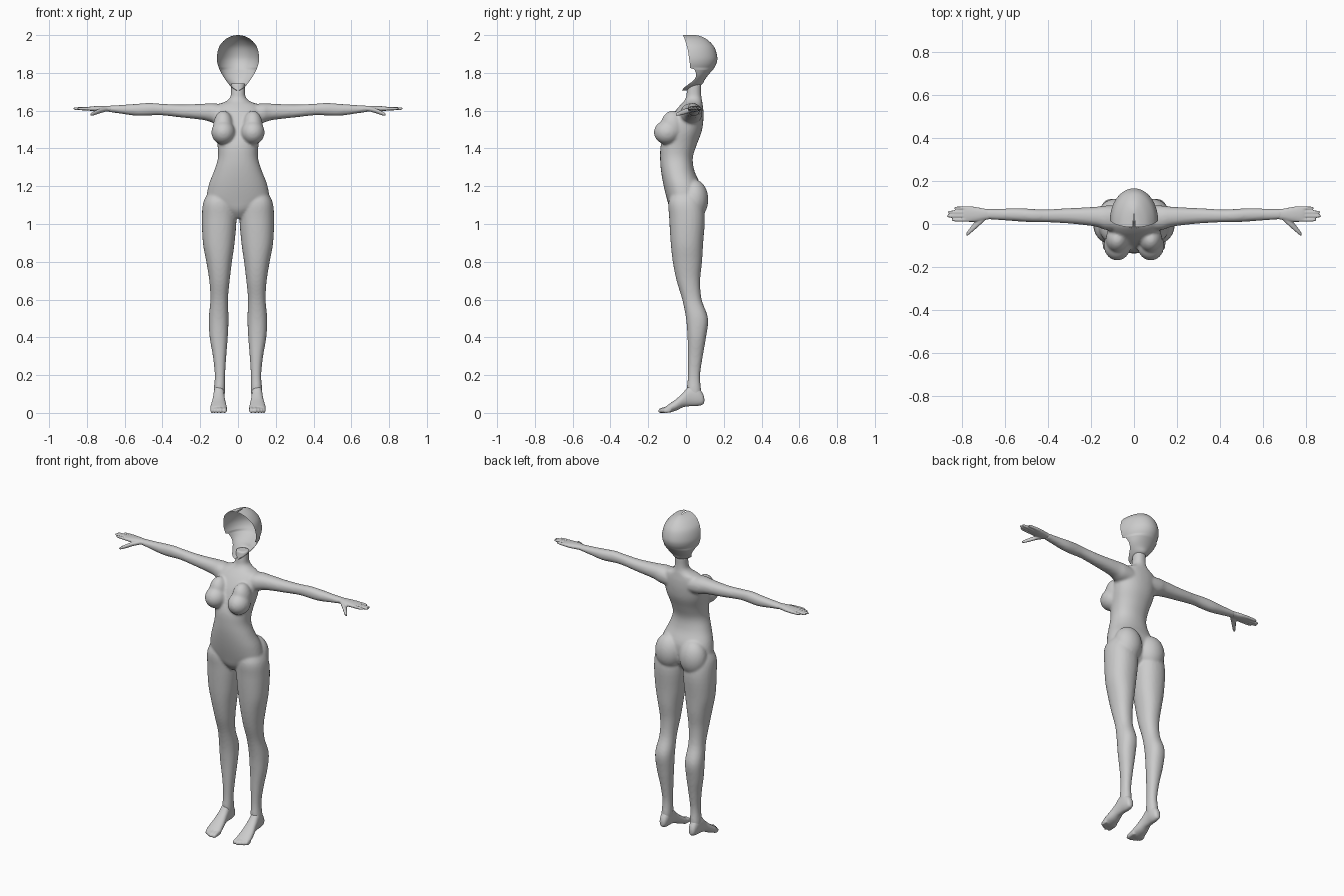
import bpy, bmesh, math
from mathutils import Matrix, Vector


def catmull(rows, sub):
    """Smoothly interpolate rows of numbers."""
    out = []
    for i in range(len(rows) - 1):
        p0, p1 = rows[max(i - 1, 0)], rows[i]
        p2, p3 = rows[i + 1], rows[min(i + 2, len(rows) - 1)]
        for k in range(sub):
            t = k / sub
            out.append([0.5 * (2 * b + (c - a) * t + (2 * a - 5 * b + 4 * c - d) * t * t
                               + (3 * b - a - 3 * c + d) * t ** 3)
                        for a, b, c, d in zip(p0, p1, p2, p3)])
    return out + [list(rows[-1])]


def loft(bm, axis, rings, sides=(1, -1), n=28, power=2.2):
    """Closed tube along an axis; each ring is (position, a0, a1, b0, b1) bounds."""
    for s in sides:
        loops = []
        for t, a0, a1, b0, b1 in catmull(rings, 4):
            loop = []
            for j in range(n):
                c, d = math.cos(math.tau * j / n), math.sin(math.tau * j / n)
                a = (a0 + a1) / 2 + (a1 - a0) / 2 * math.copysign(abs(c) ** (2 / power), c)
                b = (b0 + b1) / 2 + (b1 - b0) / 2 * math.copysign(abs(d) ** (2 / power), d)
                p = {'X': (t, a, b), 'Y': (a, t, b), 'Z': (a, b, t)}[axis]
                loop.append(bm.verts.new((p[0] * s, p[1], p[2])))
            loops.append(loop)
        for u, v in zip(loops, loops[1:]):
            for j in range(n):
                k = (j + 1) % n
                bm.faces.new((u[j], u[k], v[k], v[j]))
        bm.faces.new(loops[0])
        bm.faces.new(loops[-1])


def ball(bm, center, radii):
    """Mirrored pair of ellipsoids."""
    for s in (1, -1):
        m = Matrix.Translation((center[0] * s, center[1], center[2])) @ Matrix.Diagonal((*radii, 1))
        bmesh.ops.create_uvsphere(bm, u_segments=28, v_segments=18, radius=1, matrix=m)


def finish(name, bm, voxel=0, smooth=0):
    bmesh.ops.recalc_face_normals(bm, faces=bm.faces)
    for f in bm.faces:
        f.smooth = True
    me = bpy.data.meshes.new(name)
    bm.to_mesh(me)
    bm.free()
    ob = bpy.data.objects.new(name, me)
    bpy.context.collection.objects.link(ob)
    if voxel:
        r = ob.modifiers.new("fuse", 'REMESH')
        r.mode, r.voxel_size, r.use_smooth_shade = 'VOXEL', voxel, True
        sm = ob.modifiers.new("blend", 'SMOOTH')
        sm.factor, sm.iterations = 0.5, smooth
    return ob


# Body: torso and neck (height, half width, front, back)
bm = bmesh.new()
torso = [(1.03, .03, -.05, .03), (1.07, .09, -.082, .06), (1.12, .16, -.098, .075),
         (1.20, .157, -.118, .078), (1.28, .127, -.132, .045), (1.35, .106, -.137, .036),
         (1.42, .109, -.133, .057), (1.49, .122, -.108, .083), (1.55, .128, -.085, .092),
         (1.60, .127, -.055, .092), (1.632, .105, -.028, .088), (1.648, .066, -.012, .086),
         (1.67, .042, 0, .082), (1.70, .037, .004, .08), (1.745, .037, .012, .082)]
loft(bm, 'Z', [(z, -w, w, f, b) for z, w, f, b in torso], sides=(1,), n=40)

# Legs
loft(bm, 'Z', [(1.19, .05, .14, -.06, .05), (1.12, .02, .182, -.092, .085),
               (1.03, .008, .191, -.089, .1), (.9, .018, .186, -.081, .091),
               (.8, .032, .168, -.07, .085), (.7, .044, .152, -.05, .075),
               (.6, .053, .146, -.02, .083), (.5, .05, .155, 0, .117),
               (.4, .054, .15, .008, .106), (.3, .062, .133, .01, .089),
               (.2, .068, .123, .01, .075), (.12, .068, .128, .005, .08),
               (.07, .075, .125, .015, .08)])

# Arms
loft(bm, 'X', [(.06, -.03, .085, 1.53, 1.63), (.13, -.028, .086, 1.535, 1.639),
               (.18, -.012, .08, 1.55, 1.637), (.30, .002, .074, 1.564, 1.632),
               (.41, .008, .068, 1.576, 1.637), (.47, .008, .07, 1.574, 1.641),
               (.54, .012, .074, 1.573, 1.636), (.62, .018, .071, 1.584, 1.63),
               (.69, .022, .07, 1.594, 1.626)])

# Breasts and buttocks
ball(bm, (.078, -.1, 1.485), (.063, .07, .064))
ball(bm, (.078, -.072, 1.515), (.054, .063, .085))
ball(bm, (.083, .045, 1.13), (.084, .073, .105))
finish("body", bm, .007, 8)

# Hands: palm, four fingers, thumb
bm = bmesh.new()
loft(bm, 'X', [(.66, .024, .067, 1.597, 1.624), (.70, .018, .072, 1.595, 1.626),
               (.74, .01, .08, 1.595, 1.625), (.78, .01, .083, 1.599, 1.622),
               (.795, .014, .08, 1.602, 1.619)])
for y, tip in ((.019, .85), (.037, .872), (.055, .868), (.074, .838)):
    loft(bm, 'X', [(.76, y - .008, y + .008, 1.600, 1.620),
                   (tip - .03, y - .008, y + .008, 1.602, 1.619),
                   (tip - .006, y - .006, y + .006, 1.605, 1.617),
                   (tip, y - .002, y + .002, 1.609, 1.613)], n=14)
loft(bm, 'X', [(.69, .02, .05, 1.597, 1.62), (.725, -.012, .03, 1.588, 1.614),
               (.75, -.034, .0, 1.579, 1.603), (.772, -.052, -.028, 1.573, 1.592),
               (.782, -.056, -.044, 1.573, 1.584)], n=16)
finish("hands", bm, .004, 3)

# Feet: raised heel, arched sole, five toes
bm = bmesh.new()
loft(bm, 'Y', [(.097, .092, .108, .055, .08), (.088, .08, .12, .043, .105),
               (.06, .072, .127, .036, .14), (.02, .072, .13, .035, .145),
               (-.015, .069, .134, .03, .108), (-.05, .063, .142, .013, .075),
               (-.085, .058, .147, .002, .05), (-.105, .06, .144, .001, .036)])
for x, r, tip in ((.071, .013, -.143), (.092, .010, -.146), (.109, .009, -.138),
                  (.124, .009, -.129), (.138, .008, -.119)):
    loft(bm, 'Y', [(-.08, x - r, x + r, .003, .038), (tip + .025, x - r, x + r, 0, .03),
                   (tip + .006, x - r * .8, x + r * .8, 0, .023),
                   (tip, x - r * .4, x + r * .4, .005, .015)], n=14)
finish("feet", bm, .005, 3)

# Head: open-faced shell of arcs (height, half width, rim depth, back depth)
bm = bmesh.new()
shell = catmull([(2.0, .004, -.015, .05), (1.996, .03, -.014, .072), (1.98, .064, -.008, .107),
                 (1.95, .093, .002, .14), (1.92, .106, .01, .157), (1.88, .112, .016, .166),
                 (1.85, .109, .02, .161), (1.826, .101, .022, .149)], 4)
shell += catmull([(1.818, .098, .045, .144), (1.79, .083, .054, .119), (1.765, .067, .044, .1),
                  (1.74, .049, .015, .086), (1.722, .032, -.01, .05), (1.708, .01, -.02, .01)], 4)
n, prev = 32, None
for z, w, rim, back in shell:
    row = [bm.verts.new((w * math.cos(math.pi * j / n),
                         rim + (back - rim) * math.sin(math.pi * j / n), z)) for j in range(n + 1)]
    if prev:
        for j in range(n):
            bm.faces.new((prev[j], prev[j + 1], row[j + 1], row[j]))
    prev = row
finish("head_shell", bm)
